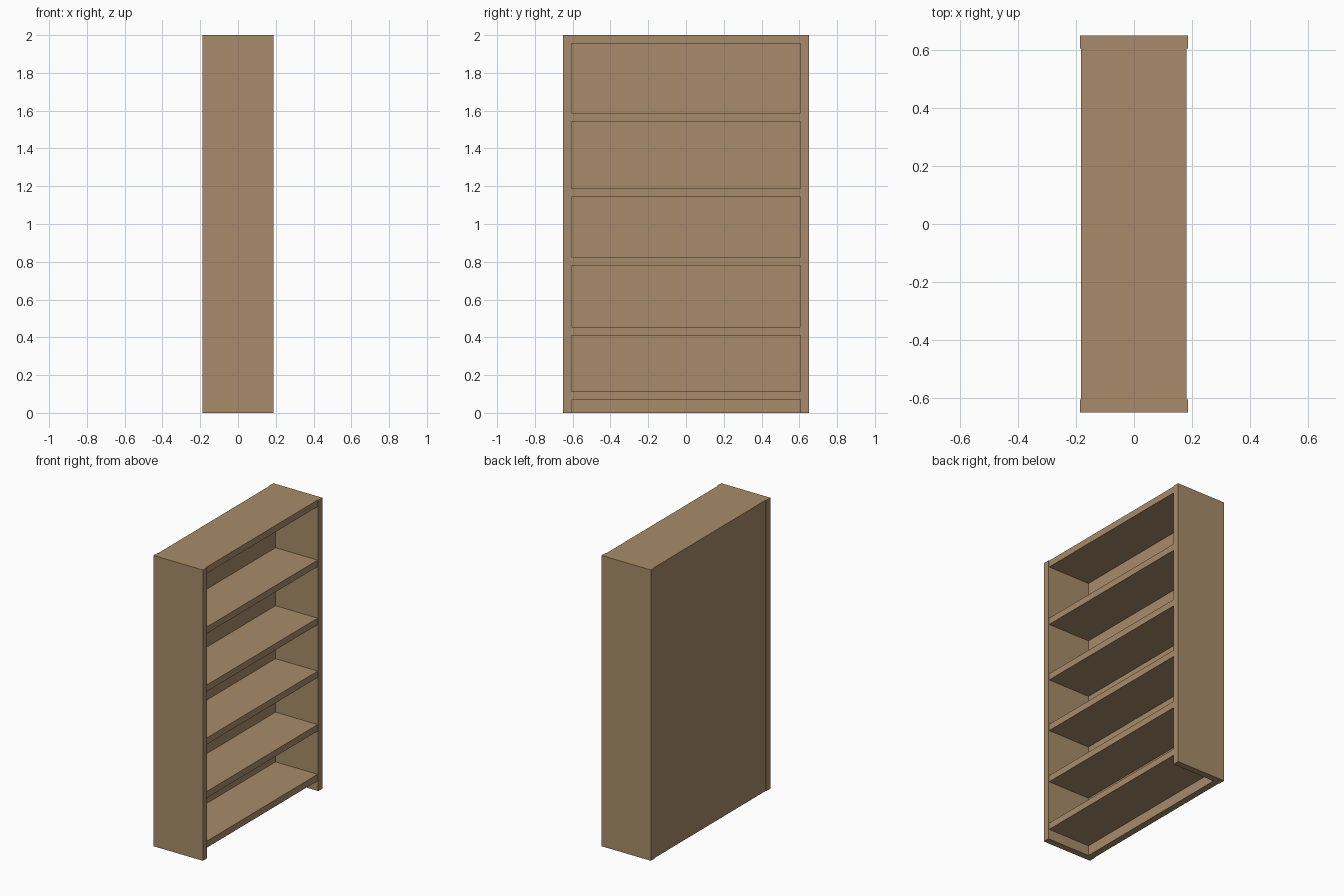
import bpy

if "Cube" in bpy.data.objects:
    bpy.data.objects.remove(bpy.data.objects["Cube"])

T = 0.045             # board thickness
HALF_W = 0.65         # half width along y
INNER = HALF_W - T
SIDE_X = 0.187        # side panels stand slightly proud
BACK, FRONT = -0.183, 0.182

wood = bpy.data.materials.new("wood")
wood.diffuse_color = (0.39, 0.26, 0.144, 1)
wood.use_nodes = True
wood.node_tree.nodes["Principled BSDF"].inputs["Base Color"].default_value = wood.diffuse_color


def board(name, x, y, z):
    """Box spanning the given (min, max) ranges."""
    bpy.ops.mesh.primitive_cube_add(size=1)
    ob = bpy.context.object
    ob.name = name
    for v in ob.data.vertices:
        v.co = [lo if c < 0 else hi for c, (lo, hi) in zip(v.co, (x, y, z))]
    ob.data.materials.append(wood)
    return ob


# side panels
board("side_panel_left", (-SIDE_X, SIDE_X), (-HALF_W, -INNER), (0, 2))
board("side_panel_right", (-SIDE_X, SIDE_X), (INNER, HALF_W), (0, 2))

# back panel, full height between the sides
board("back_panel", (BACK, BACK + T), (-INNER, INNER), (0, 2))

# shelves, spaced wider towards the top, and the top board
levels = [0.069, 0.411, 0.779, 1.143, 1.542]
for i, z in enumerate(levels, 1):
    board(f"shelf_{i}", (BACK + T, FRONT), (-INNER, INNER), (z, z + T))
board("top_board", (BACK + T, FRONT), (-INNER, INNER), (2 - T, 2))
